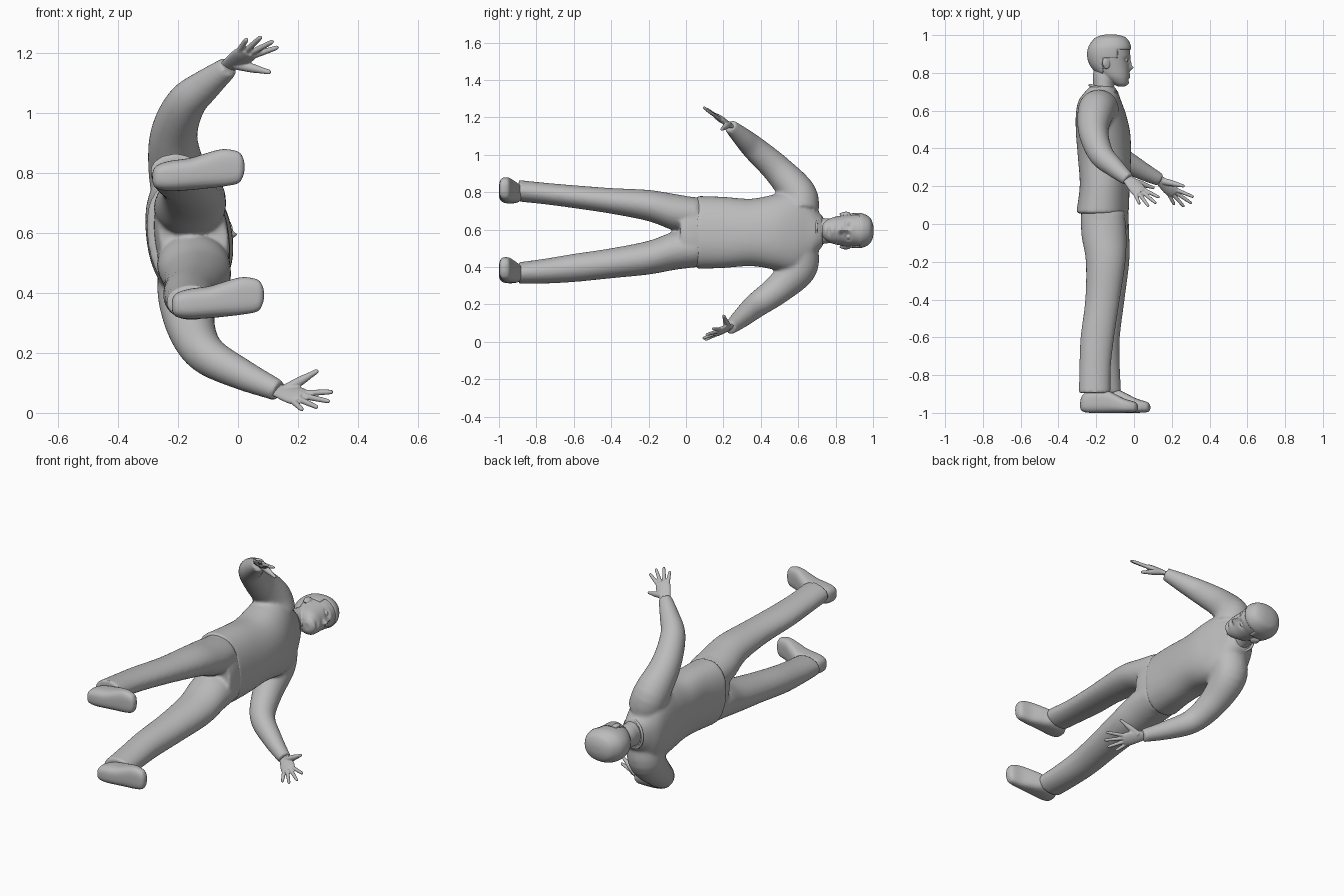
import bpy, bmesh, math
from mathutils import Vector

if "Cube" in bpy.data.objects:
    bpy.data.objects.remove(bpy.data.objects["Cube"])

grey = bpy.data.materials.new("plain grey")
grey.use_nodes = True
grey.diffuse_color = (0.5, 0.5, 0.5, 1)
grey.node_tree.nodes["Principled BSDF"].inputs["Base Color"].default_value = (0.5, 0.5, 0.5, 1)


def resample(rows, k):
    """Catmull-Rom interpolation of rows of numbers."""
    out = []
    for i in range(len(rows) - 1):
        a, b, c, d = (rows[min(max(j, 0), len(rows) - 1)] for j in range(i - 1, i + 3))
        for s in range(k):
            t = s / k
            out.append([q + t / 2 * (r - p + t * (2 * p - 5 * q + 4 * r - e + t * (3 * (q - r) + e - p)))
                        for p, q, r, e in zip(a, b, c, d)])
    return out + [list(rows[-1])]


def skin(bm, rings):
    """Closed surface through rings of points."""
    loops = [[bm.verts.new(p) for p in ring] for ring in rings]
    n = len(loops[0])
    faces = [bm.faces.new((a[i], a[(i + 1) % n], b[(i + 1) % n], b[i]))
             for a, b in zip(loops, loops[1:]) for i in range(n)]
    faces += [bm.faces.new(loops[0][::-1]), bm.faces.new(loops[-1])]
    bmesh.ops.recalc_face_normals(bm, faces=faces)
    return [v for loop in loops for v in loop]


def superellipse(power, n=48):
    for i in range(n):
        c, s = math.cos(math.tau * i / n), math.sin(math.tau * i / n)
        yield (math.copysign(abs(c) ** power, c), math.copysign(abs(s) ** power, s))


def body_loft(bm, rows, power=1.0, lean=0.0, k=5):
    """Rows along y: y, back, front, low side, high side."""
    return skin(bm, [[((x0 + x1) / 2 + (x1 - x0) / 2 * c - lean * (z1 - z0) / 2 * s, y,
                       (z0 + z1) / 2 + (z1 - z0) / 2 * s) for c, s in superellipse(power)]
                     for y, x0, x1, z0, z1 in resample(rows, k)])


def tube(bm, rows, side=(0, 1, 0), flat=1.0, k=5):
    """Rows along a path: x, y, z, radius; thickness across side is scaled by flat."""
    rows = resample(rows, k)
    pts = [Vector(r[:3]) for r in rows]
    rings = []
    for i, p in enumerate(pts):
        t = (pts[min(i + 1, len(pts) - 1)] - pts[max(i - 1, 0)]).normalized()
        u = Vector(side)
        u = (u - t * u.dot(t)).normalized()
        v = t.cross(u) * flat
        rings.append([p + rows[i][3] * (u * c + v * s) for c, s in superellipse(1, 24)])
    skin(bm, rings)


def ball(bm, centre, size):
    ret = bmesh.ops.create_uvsphere(bm, u_segments=20, v_segments=12, radius=1)
    for v in ret["verts"]:
        v.co = Vector(centre) + Vector(a * b for a, b in zip(v.co, size))


def finish(name, bm, voxel=0.0, smooth=0):
    mesh = bpy.data.meshes.new(name)
    bm.to_mesh(mesh)
    bm.free()
    mesh.materials.append(grey)
    mesh.polygons.foreach_set("use_smooth", [True] * len(mesh.polygons))
    ob = bpy.data.objects.new(name, mesh)
    bpy.context.collection.objects.link(ob)
    if voxel:
        m = ob.modifiers.new("fuse", "REMESH")
        m.mode, m.voxel_size, m.use_smooth_shade = "VOXEL", voxel, True
    if smooth:
        m = ob.modifiers.new("soften", "SMOOTH")
        m.factor, m.iterations = 0.5, smooth
    return ob


# Shirt: torso and both sleeves fused
bm = bmesh.new()
body_loft(bm, [(.055, -.305, -.03, .39, .78), (.2, -.285, -.025, .395, .775), (.35, -.295, -.018, .405, .765),
               (.48, -.305, -.022, .385, .79), (.58, -.305, -.045, .37, .81), (.65, -.292, -.07, .4, .78),
               (.695, -.262, -.085, .47, .71), (.73, -.23, -.105, .51, .67)], .88, .1)
tube(bm, [(-.175, .61, .70, .1), (-.2, .6, .79, .098), (-.215, .49, .92, .08), (-.175, .37, 1.03, .067),
          (-.105, .3, 1.095, .053), (-.03, .235, 1.155, .036)])
tube(bm, [(-.165, .61, .48, .1), (-.17, .6, .39, .098), (-.155, .49, .28, .08), (-.105, .375, .195, .067),
          (.01, .3, .13, .053), (.135, .235, .074, .036)])
finish("shirt", bm, .009, 8)

# Trousers: hips and both legs fused
bm = bmesh.new()
body_loft(bm, [(.1, -.28, -.035, .405, .765), (.02, -.275, -.03, .4, .775), (-.03, -.262, -.035, .43, .75)], .9, .1)
body_loft(bm, [(.06, -.28, -.05, .59, .77), (-.06, -.278, -.04, .595, .79), (-.2, -.255, -.045, .645, .812),
               (-.4, -.258, -.075, .685, .822), (-.6, -.283, -.105, .715, .837), (-.75, -.289, -.122, .735, .85),
               (-.895, -.292, -.125, .75, .865)])
body_loft(bm, [(.06, -.27, -.03, .4, .6), (-.06, -.268, -.025, .385, .59), (-.2, -.25, -.025, .36, .54),
               (-.4, -.245, -.05, .34, .5), (-.6, -.25, -.075, .32, .47), (-.75, -.245, -.075, .312, .445),
               (-.895, -.238, -.068, .31, .425)])
finish("trousers", bm, .009, 6)

# Shoes: lofted from heel to toe with a flat sole
SHOE = [(-.285, -.975, -.94, .765, .805), (-.272, -.993, -.905, .748, .825), (-.23, -1, -.88, .74, .84),
        (-.16, -1, -.875, .743, .85), (-.11, -1, -.895, .748, .865), (-.05, -1, -.925, .755, .88),
        (0, -.997, -.94, .765, .872), (.015, -.992, -.95, .785, .855), (.022, -.98, -.965, .805, .835)]
for name, dx, dz in (("left_shoe", 0, 0), ("right_shoe", .065, -.427)):
    bm = bmesh.new()
    skin(bm, [[(x + dx, (y0 + y1) / 2 + (y1 - y0) / 2 * s, (z0 + z1) / 2 + dz + (z1 - z0) / 2 * c)
               for c, s in superellipse(.7)] for x, y0, y1, z0, z1 in resample(SHOE, 4)])
    finish(name, bm, .006, 4)


# Hands: flat palm, four fingers and a thumb
def hand(name, wrist, tips, thumb):
    bm = bmesh.new()
    wrist, thumb = Vector(wrist), Vector(thumb)
    tips = [Vector(t) for t in tips]
    across = (tips[0] - tips[3]).normalized()
    middle = (tips[1] + tips[2]) / 2
    knuckle = wrist.lerp(middle, .5)
    tube(bm, [(*(wrist - (middle - wrist) * .15), .028), (*wrist, .029), (*wrist.lerp(middle, .2), .036),
              (*wrist.lerp(middle, .4), .041), (*wrist.lerp(middle, .54), .036)], across, .42)
    for i, tip in enumerate(tips):
        base = knuckle + across * (.029 - .0195 * i)
        tube(bm, [(*base.lerp(tip, -.25), .011), (*base, .0105), (*base.lerp(tip, .5), .0095),
                  (*base.lerp(tip, .92), .0075), (*tip, .003)], across, k=3)
    root = wrist.lerp(middle, .12) + across * .012
    tube(bm, [(*root, .018), (*root.lerp(thumb, .45), .0155), (*root.lerp(thumb, .75), .0105),
              (*root.lerp(thumb, .95), .008), (*thumb, .003)], across, k=3)
    finish(name, bm, .0035, 3)


hand("left_hand", (-.035, .24, 1.155), [(.135, .14, 1.22), (.118, .108, 1.24), (.078, .092, 1.255), (.03, .105, 1.248)],
     (.11, .19, 1.135))
hand("right_hand", (.13, .238, .077), [(.317, .142, .07), (.306, .108, .038), (.266, .09, .018), (.215, .1, .01)],
     (.268, .2, .142))

# Head: skull shaped by soft bumps, with neck and ears
MID = .595
SKULL = [(.728, -.085, -.05, .025), (.74, -.11, -.034, .045), (.765, -.15, -.027, .062), (.79, -.185, -.025, .072),
         (.83, -.222, -.026, .08), (.87, -.24, -.025, .086), (.91, -.243, -.022, .09), (.945, -.233, -.022, .087),
         (.975, -.207, -.04, .069), (.99, -.18, -.065, .045), (.997, -.15, -.095, .02)]
# Each bump: y, side offset, height spread, side spread, push
BUMPS = [(.868, .034, .013, .018, -.013), (.868, -.034, .013, .018, -.013), (.888, 0, .012, .06, .004),
         (.85, 0, .026, .009, .013), (.826, 0, .012, .015, .02), (.79, 0, .007, .022, .006),
         (.777, 0, .006, .02, .006), (.764, 0, .007, .025, -.005), (.745, 0, .012, .025, .005)]
bm = bmesh.new()
for v in body_loft(bm, [(y, b, f, MID - w, MID + w) for y, b, f, w in SKULL], .93):
    if v.co.x > -.11:
        v.co.x += sum(p * math.exp(-((v.co.y - y) / sy) ** 2 - ((v.co.z - MID - z) / sz) ** 2)
                      for y, z, sy, sz, p in BUMPS)
body_loft(bm, [(.68, -.235, -.085, .51, .67), (.73, -.218, -.105, .523, .662), (.78, -.218, -.1, .53, .658),
               (.84, -.21, -.09, .54, .65)])
for side in (-1, 1):
    ball(bm, (-.147, .85, MID + side * .088), (.019, .031, .009))
    ball(bm, (-.153, .855, MID + side * .093), (.016, .024, .008))
    ball(bm, (-.042, .868, MID + side * .033), (.012, .009, .014))
finish("head", bm, .0035, 4)

# Hair: shell over the skull, open at the face and nape
bm = bmesh.new()
body_loft(bm, [(y + .005 * (y > .96), b - .005, f + .005, MID - w - .004, MID + w + .004) for y, b, f, w in SKULL], .93)
bare = [f for f in bm.faces if f.calc_center_median().y < (
    .925 if f.calc_center_median().x > -.09 else .875 if f.calc_center_median().x > -.165 else .8)]
bmesh.ops.delete(bm, geom=bare, context="FACES")
hair = finish("hair", bm)
shell = hair.modifiers.new("thickness", "SOLIDIFY")
shell.thickness = .008

# Collar band around the neckline
bm = bmesh.new()
ring = [(-.162 + .072 * math.cos(a), .715 - .02 * math.cos(a), .592 + .082 * math.sin(a), .007)
        for a in (math.tau * i / 16 for i in range(17))]
tube(bm, ring, k=3)
finish("collar", bm)
